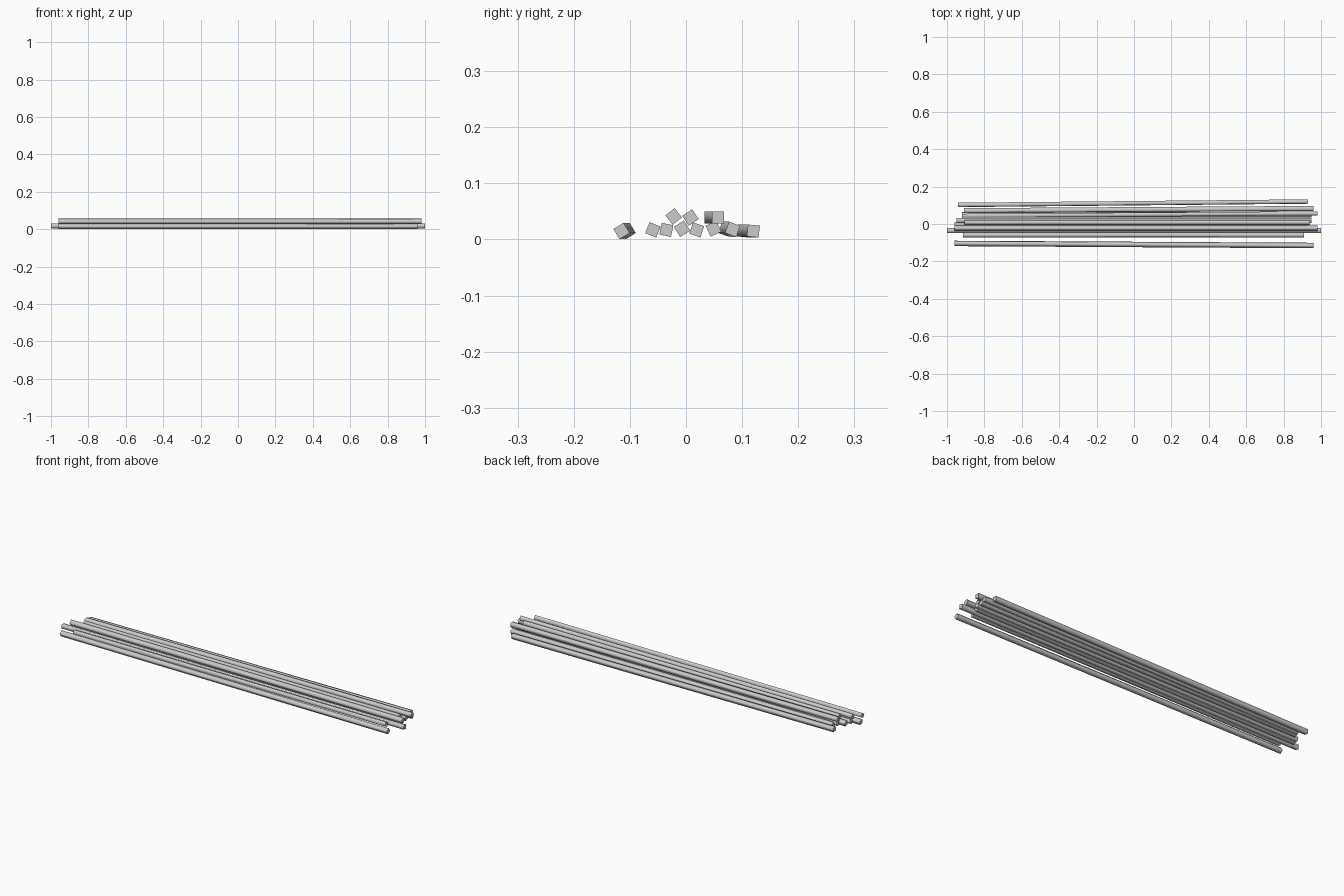
import bpy, bmesh, math
from mathutils import Vector

cube = bpy.data.objects.get("Cube")
if cube:
    bpy.data.objects.remove(cube, do_unlink=True)

SIDE = 0.0212

metal = bpy.data.materials.new("plain grey metal")
metal.use_nodes = True
grey = (0.6, 0.6, 0.6, 1)
metal.diffuse_color = grey
metal.node_tree.nodes["Principled BSDF"].inputs["Base Color"].default_value = grey


def bar(name, start, end, roll):
    """Square bar between two points, rolled about its length."""
    start, end = Vector(start), Vector(end)
    bm = bmesh.new()
    bmesh.ops.create_cube(bm, size=1)
    c, s = math.cos(math.radians(roll)), math.sin(math.radians(roll))
    for v in bm.verts:
        base = end if v.co.x > 0 else start
        y, z = v.co.y * SIDE, v.co.z * SIDE
        v.co = base + Vector((0, y * c - z * s, y * s + z * c))
    # rounded shading along the sides, crisp flat ends
    for f in bm.faces:
        f.smooth = abs(f.normal.x) < 0.5
    bm.normal_update()
    for f in bm.faces:
        is_cap = abs(f.normal.x) > 0.5
        f.smooth = not is_cap
        if is_cap:
            for e in f.edges:
                e.smooth = False
    mesh = bpy.data.meshes.new(name)
    bm.to_mesh(mesh)
    bm.free()
    mesh.materials.append(metal)
    bpy.context.collection.objects.link(bpy.data.objects.new(name, mesh))


# Bars on the ground: x start, x end, y start, y end, height, roll
lower = [
    (-0.96, 0.96, -0.104, -0.115, 0.015, 31),
    (-0.915, 0.91, -0.059, -0.059, 0.017, -22),
    (-1.0, 1.0, -0.035, -0.035, 0.017, -12),
    (-0.96, 0.93, -0.007, -0.007, 0.019, 32),
    (-0.95, 0.95, 0.019, 0.019, 0.017, -18),
    (-0.92, 0.95, 0.049, 0.049, 0.019, 24),
    (-0.91, 0.96, 0.071, 0.083, 0.018, -20),
    (-0.94, 0.93, 0.102, 0.12, 0.015, -6),
]
# Bars resting on top
upper = [
    (-0.96, 0.98, -0.022, -0.022, 0.041, 38),
    (-0.905, 0.94, 0.008, 0.008, 0.039, 33),
    (-0.92, 0.98, 0.044, 0.057, 0.039, 0),
]
for label, rows in (("lower_bar", lower), ("upper_bar", upper)):
    for i, (x0, x1, y0, y1, z, roll) in enumerate(rows, 1):
        bar(f"{label}_{i}", (x0, y0, z), (x1, y1, z), roll)
